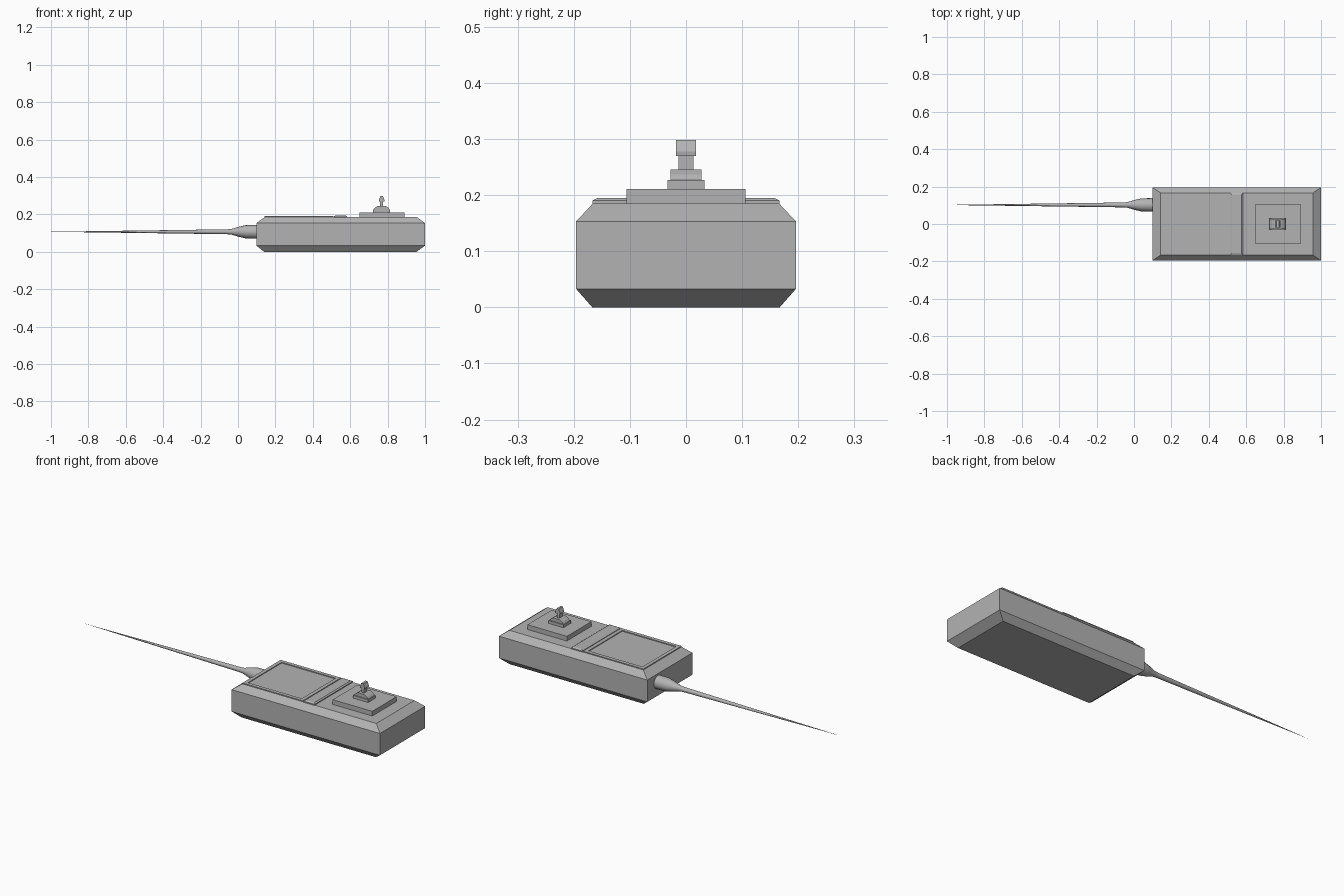
import bpy, bmesh, math

if "Cube" in bpy.data.objects:
    bpy.data.objects.remove(bpy.data.objects["Cube"])

grey = bpy.data.materials.new("dark_grey")
grey.diffuse_color = (0.45, 0.45, 0.45, 1)
grey.use_nodes = True
grey.node_tree.nodes["Principled BSDF"].inputs["Base Color"].default_value = grey.diffuse_color


def finish(name, bm):
    bmesh.ops.recalc_face_normals(bm, faces=bm.faces[:])
    me = bpy.data.meshes.new(name)
    bm.to_mesh(me)
    bm.free()
    me.materials.append(grey)
    ob = bpy.data.objects.new(name, me)
    bpy.context.collection.objects.link(ob)
    return ob


def loft(name, rings):
    """Join equal-length point rings and cap both ends."""
    bm = bmesh.new()
    vs = [[bm.verts.new(p) for p in r] for r in rings]
    n = len(rings[0])
    for a, b in zip(vs, vs[1:]):
        for i in range(n):
            j = (i + 1) % n
            bm.faces.new((a[i], a[j], b[j], b[i]))
    bm.faces.new(vs[0])
    bm.faces.new(vs[-1])
    return finish(name, bm)


def rect(x0, x1, hy, z):
    return [(x0, -hy, z), (x1, -hy, z), (x1, hy, z), (x0, hy, z)]


# Chamfered handset body
loft("body", [rect(0.14, 0.955, 0.167, 0), rect(0.098, 1.0, 0.196, 0.033),
              rect(0.098, 1.0, 0.196, 0.153), rect(0.143, 0.957, 0.166, 0.185)])

# Raised screen frame around a shallow recess
loft("screen_frame", [rect(0.143, 0.51, 0.166, 0.182), rect(0.143, 0.51, 0.166, 0.190),
                      rect(0.163, 0.49, 0.146, 0.190), rect(0.163, 0.49, 0.146, 0.1855)])

# Divider bar
loft("divider_bar", [rect(0.514, 0.582, 0.167, 0.182), rect(0.514, 0.582, 0.167, 0.190),
                     rect(0.523, 0.575, 0.157, 0.195)])

# Joystick pad
loft("stick_pad", [rect(0.65, 0.89, 0.106, 0.182), rect(0.65, 0.89, 0.106, 0.211)])

# Joystick: symmetric stepped profiles extruded to different widths
cx = 0.768


def stick(name, half, hy):
    prof = [(cx + w, z) for w, z in half] + [(cx - w, z) for w, z in reversed(half)]
    loft(name, [[(x, y, z) for x, z in prof] for y in (-hy, hy)])


stick("stick_base", [(0.046, 0.208), (0.046, 0.227)], 0.033)
stick("stick_mount", [(0.044, 0.225), (0.034, 0.237), (0.02, 0.246)], 0.028)
stick("stick_neck", [(0.008, 0.244), (0.008, 0.272)], 0.013)
stick("stick_cap", [(0.014, 0.27), (0.015, 0.278), (0.006, 0.298)], 0.018)

# Antenna with flared socket, turned around the x axis
turn = [(0.12, 0.037), (0.04, 0.035), (0.005, 0.027), (-0.035, 0.015),
        (-0.06, 0.013), (-1.0, 0.0002)]
N = 16
antenna = loft("antenna", [[(x, 0.102 + r * math.cos(2 * math.pi * i / N),
                             0.107 + r * math.sin(2 * math.pi * i / N))
                            for i in range(N)] for x, r in turn])
bpy.ops.object.select_all(action='DESELECT')
antenna.select_set(True)
bpy.context.view_layer.objects.active = antenna
bpy.ops.object.shade_smooth_by_angle(angle=math.radians(40))
